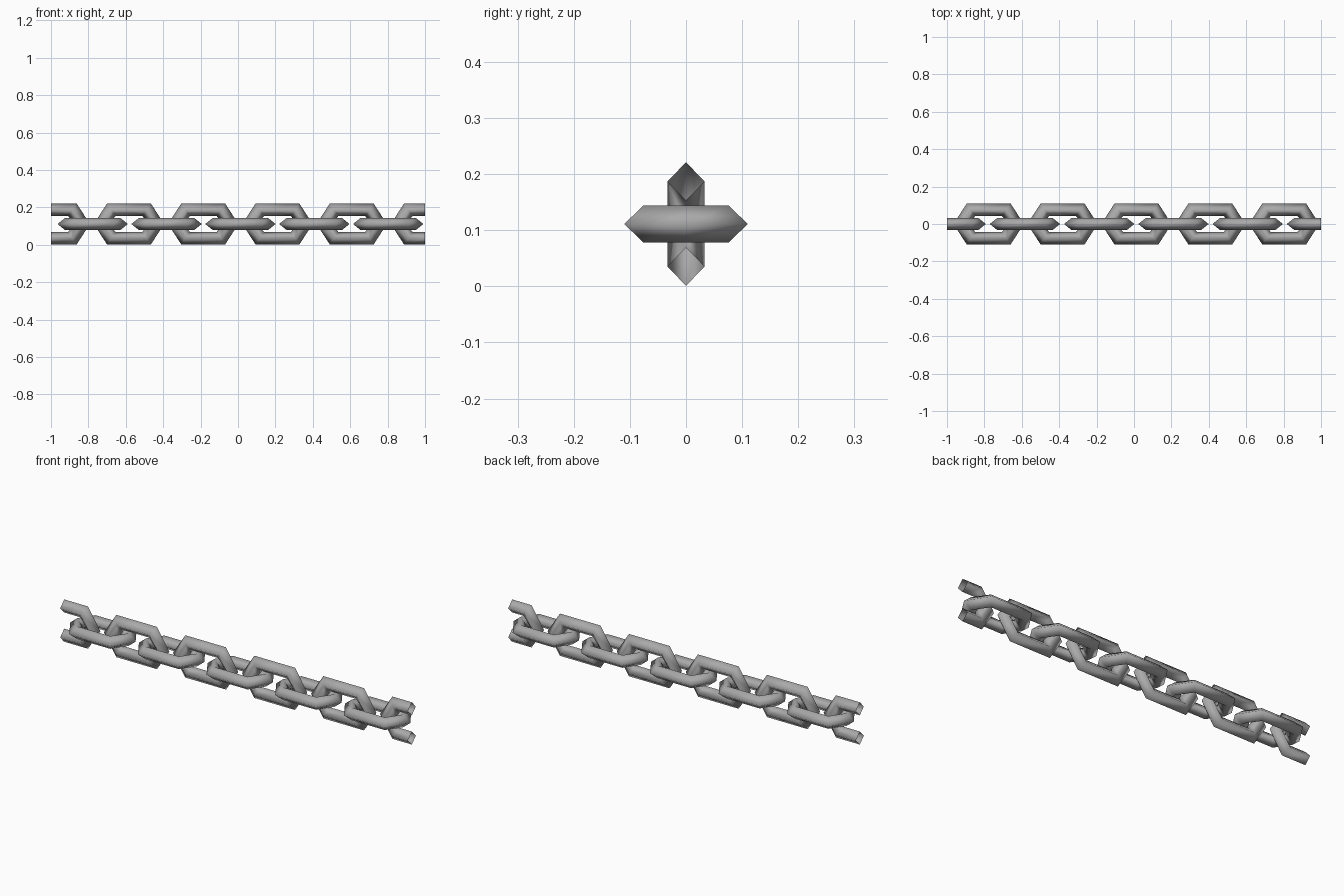
import bpy, bmesh

cube = bpy.data.objects.get("Cube")
if cube:
    bpy.data.objects.remove(cube, do_unlink=True)

steel = bpy.data.materials.new("grey_steel")
steel.use_nodes = True
GREY = (0.4, 0.4, 0.4, 1)
steel.diffuse_color = GREY
steel.node_tree.nodes["Principled BSDF"].inputs["Base Color"].default_value = GREY

MID = 0.111       # height of the chain axis
BAR = 0.033       # half thickness of the bar


def hexagon(flat, tip, half):
    return [(tip, 0), (flat, half), (-flat, half), (-tip, 0), (-flat, -half), (flat, -half)]


OUTER = hexagon(0.117, 0.188, 0.11)
RIDGE = hexagon(0.095, 0.147, 0.076)
INNER = hexagon(0.072, 0.106, 0.042)


def link(name, x, upright):
    """Hexagonal link of diamond-section bar, trimmed open at the chain ends."""
    bm = bmesh.new()
    rings = []
    for loop, side in ((OUTER, 0), (RIDGE, BAR), (INNER, 0), (RIDGE, -BAR)):
        rings.append([bm.verts.new((x + u, -side, MID + v) if upright
                                   else (x + u, v, MID + side)) for u, v in loop])
    for a, b in zip(rings, rings[1:] + rings[:1]):
        for i in range(6):
            j = (i + 1) % 6
            bm.faces.new((a[i], a[j], b[j], b[i]))
    bmesh.ops.recalc_face_normals(bm, faces=bm.faces)
    for end in (-1, 1):
        bmesh.ops.bisect_plane(bm, geom=bm.verts[:] + bm.edges[:] + bm.faces[:],
                               plane_co=(end, 0, 0), plane_no=(end, 0, 0), clear_outer=True)
    for f in bm.faces:
        f.smooth = True
    mesh = bpy.data.meshes.new(name)
    bm.to_mesh(mesh)
    bm.free()
    mesh.materials.append(steel)
    bpy.context.collection.objects.link(bpy.data.objects.new(name, mesh))


# Upright links, the first and last cut by the chain ends
for k in range(6):
    link(f"upright_link_{k + 1}", -0.98 + 0.397 * k, True)

# Flat links threaded between them
for k in range(5):
    link(f"flat_link_{k + 1}", -0.777 + 0.395 * k, False)
